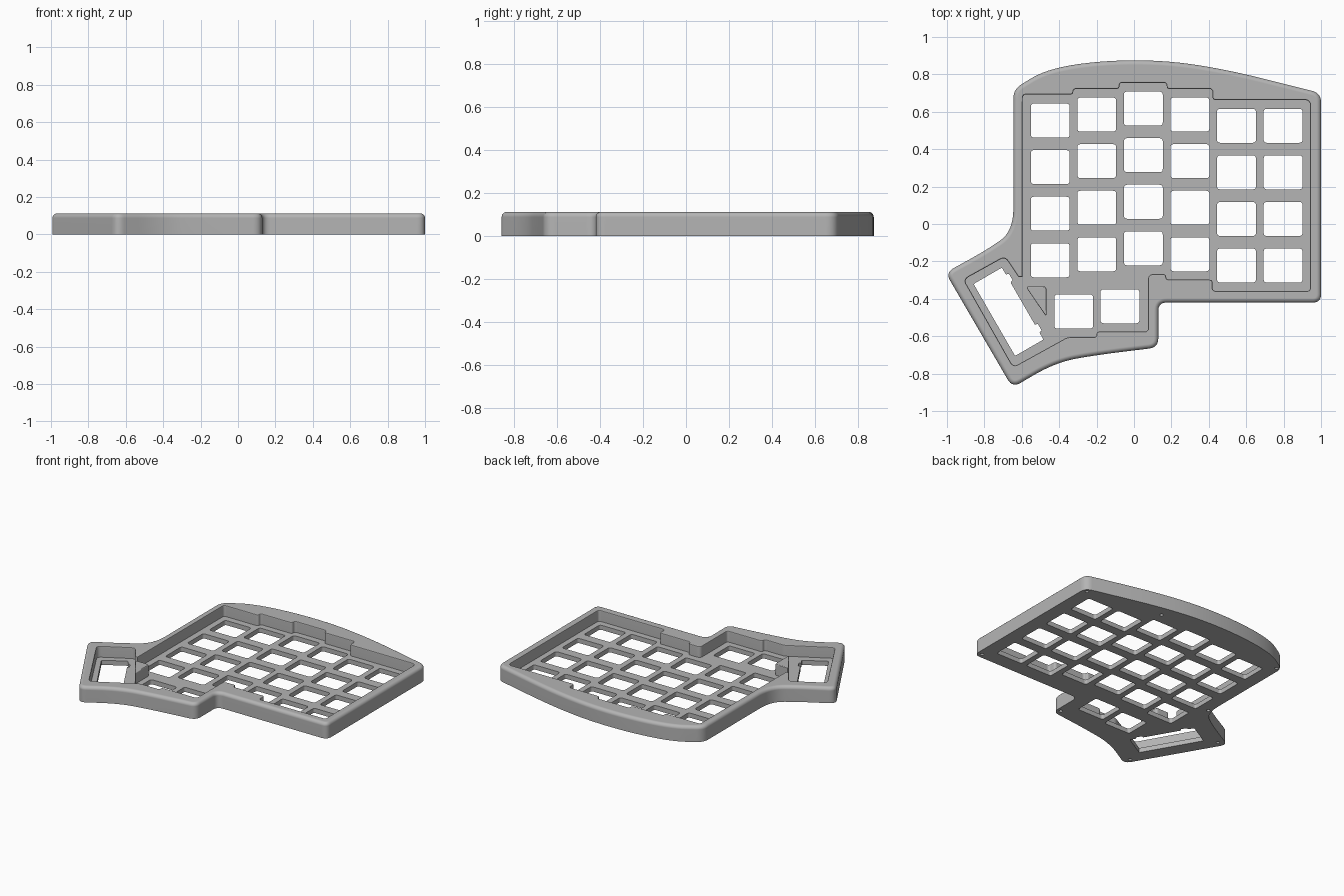
import bpy, bmesh, math
from mathutils import Vector

HEIGHT = 0.112
FLOOR = 0.033
PITCH = 0.249
SOFT = 9  # trim value that turns a corner into a flowing curve

if "Cube" in bpy.data.objects:
    bpy.data.objects.remove(bpy.data.objects["Cube"])

grey = bpy.data.materials.new("case grey")
grey.use_nodes = True
grey.diffuse_color = (0.46, 0.46, 0.46, 1)
grey.node_tree.nodes["Principled BSDF"].inputs["Base Color"].default_value = (0.46, 0.46, 0.46, 1)


def rounded(corners, default=0.0, steps=8):
    """Outline with each corner (x, y[, trim]) replaced by a smooth arc."""
    out = []
    count = len(corners)
    for i, c in enumerate(corners):
        p = Vector(c[:2])
        trim = c[2] if len(c) > 2 else default
        a = Vector(corners[i - 1][:2]) - p
        b = Vector(corners[(i + 1) % count][:2]) - p
        a = p + a.normalized() * min(trim, a.length / 2)
        b = p + b.normalized() * min(trim, b.length / 2)
        for k in range(steps + 1):
            t = k / steps
            q = a * (1 - t) ** 2 + p * 2 * t * (1 - t) + b * t ** 2
            if not out or (q - out[-1]).length > 1e-4:
                out.append(q)
    if (out[0] - out[-1]).length < 1e-4:
        out.pop()
    area = sum(out[i - 1].cross(out[i]) for i in range(len(out)))
    return out if area > 0 else out[::-1]


def offset(loop, d):
    """Move an outline outward by d."""
    out = []
    for i, p in enumerate(loop):
        e1 = (p - loop[i - 1]).normalized()
        e2 = (loop[(i + 1) % len(loop)] - p).normalized()
        n1, n2 = Vector((e1.y, -e1.x)), Vector((e2.y, -e2.x))
        out.append(p + (n1 + n2) * d / max(1 + n1.dot(n2), 0.3))
    return out


def add_solid(bm, loop, layers):
    """Loft the outline through (z, outward offset) layers and cap it."""
    rings = [[bm.verts.new((p.x, p.y, z)) for p in offset(loop, d)] for z, d in layers]
    for low, high in zip(rings, rings[1:]):
        for i in range(len(low)):
            bm.faces.new((low[i - 1], low[i], high[i], high[i - 1]))
    bm.faces.new(rings[0][::-1])
    bm.faces.new(rings[-1])


def make(name, solids):
    bm = bmesh.new()
    for loop, layers in solids:
        add_solid(bm, loop, layers)
    bmesh.ops.recalc_face_normals(bm, faces=bm.faces)
    mesh = bpy.data.meshes.new(name)
    bm.to_mesh(mesh)
    bm.free()
    mesh.materials.append(grey)
    obj = bpy.data.objects.new(name, mesh)
    bpy.context.collection.objects.link(obj)
    return obj


def activate(obj):
    bpy.ops.object.select_all(action='DESELECT')
    obj.select_set(True)
    bpy.context.view_layer.objects.active = obj


def cut(obj, cutter):
    cutter.hide_render = True
    mod = obj.modifiers.new("cut", 'BOOLEAN')
    mod.operation, mod.solver, mod.object = 'DIFFERENCE', 'EXACT', cutter
    activate(obj)
    bpy.ops.object.modifier_apply(modifier=mod.name)
    bpy.data.objects.remove(cutter)


def finish(obj):
    activate(obj)
    bpy.ops.object.shade_smooth_by_angle(angle=math.radians(30))
    mod = obj.modifiers.new("even shading", 'WEIGHTED_NORMAL')
    mod.keep_sharp = True


def round_top(r, steps=5):
    arc = [k / steps * math.pi / 2 for k in range(steps + 1)]
    return [(HEIGHT - r + r * math.sin(a), r * math.cos(a) - r) for a in arc]


def flare(r):
    return [(HEIGHT - r, 0), (HEIGHT - r * 0.3, r * 0.3), (HEIGHT, r), (HEIGHT + 0.05, r)]


# Case body with rounded upper edge
outline = rounded([
    (-0.645, 0.72, 0.05), (-0.45, 0.84, SOFT), (-0.02, 0.885, SOFT), (0.4, 0.85, SOFT),
    (1.0, 0.70, 0.05), (1.0, -0.42, 0.045), (0.13, -0.42, 0.045), (0.13, -0.66, 0.05),
    (-0.2, -0.70, SOFT), (-0.42, -0.74, SOFT), (-0.65, -0.875, 0.05),
    (-1.008, -0.26, 0.05), (-0.79, -0.14, 0.1), (-0.645, -0.04, 0.12)])
case = make("case", [(outline, [(0, 0)] + round_top(0.024))])

# Recess that leaves the raised rim around the key plate
recess = rounded([
    (-0.595, 0.692), (-0.325, 0.692), (-0.325, 0.722), (-0.078, 0.722), (-0.078, 0.755),
    (0.175, 0.755), (0.175, 0.722), (0.42, 0.722), (0.42, 0.663), (0.942, 0.663, 0.03),
    (0.942, -0.358), (0.42, -0.358), (0.42, -0.298), (0.172, -0.298), (0.172, -0.268),
    (0.075, -0.268, 0.03), (0.075, -0.575), (-0.2, -0.575), (-0.2, -0.605),
    (-0.355, -0.605), (-0.645, -0.765, 0.03), (-0.91, -0.297, 0.03),
    (-0.69, -0.175, 0.03), (-0.618, -0.283, 0), (-0.597, -0.283, 0)], 0.018)
cut(case, make("recess_cutter", [(recess, [(FLOOR, 0)] + flare(0.008))]))

# Key openings: six staggered columns, two thumb keys, one tall thumb key
tops = [0.553, 0.585, 0.617, 0.585, 0.525, 0.525]
centres = [(-0.448 + PITCH * c, top - PITCH * row) for c, top in enumerate(tops) for row in range(4)]
centres += [(-0.322, -0.468), (-0.075, -0.44)]
through = [(-0.05, 0), (FLOOR + 0.02, 0)]
W, D = 0.104, 0.091
holes = [(rounded([(x - W, y - D), (x + W, y - D), (x + W, y + D), (x - W, y + D)], 0.018, 4), through)
         for x, y in centres]
tilt, mid = math.radians(30), Vector((-0.667, -0.467))
ax, ay = Vector((math.cos(tilt), math.sin(tilt))), Vector((-math.sin(tilt), math.cos(tilt)))
edge = 0.083
tall = [(-0.092, -0.222), (edge, -0.222)]
for y in (-0.155, 0.155):
    tall += [(edge, y - 0.022), (edge + 0.016, y - 0.022), (edge + 0.016, y + 0.022), (edge, y + 0.022)]
tall += [(edge, 0.222), (-0.092, 0.222)]
tall = [tuple(mid + ax * x + ay * y) for x, y in tall]
holes.append((rounded(tall, 0.008, 4), through))
cut(case, make("key_cutter", holes))

# Screw holes in the underside
screws = [(0.965, 0.675), (0.4, 0.755), (-0.615, 0.705), (0.965, -0.385),
          (0.1, -0.62), (-0.63, 0.0), (-0.945, -0.28), (-0.65, -0.815)]
turn = [k * math.tau / 16 for k in range(16)]
bores = [([Vector((x + 0.012 * math.cos(a), y + 0.012 * math.sin(a))) for a in turn],
          [(-0.05, 0), (0.07, 0)]) for x, y in screws]
cut(case, make("screw_cutter", bores))
finish(case)

# Triangular post beside the thumb keys
post = rounded([(-0.58, -0.333), (-0.468, -0.333), (-0.468, -0.498)], 0.02, 5)
finish(make("triangle_post", [(post, [(FLOOR - 0.01, 0)] + round_top(0.006, 3))]))
